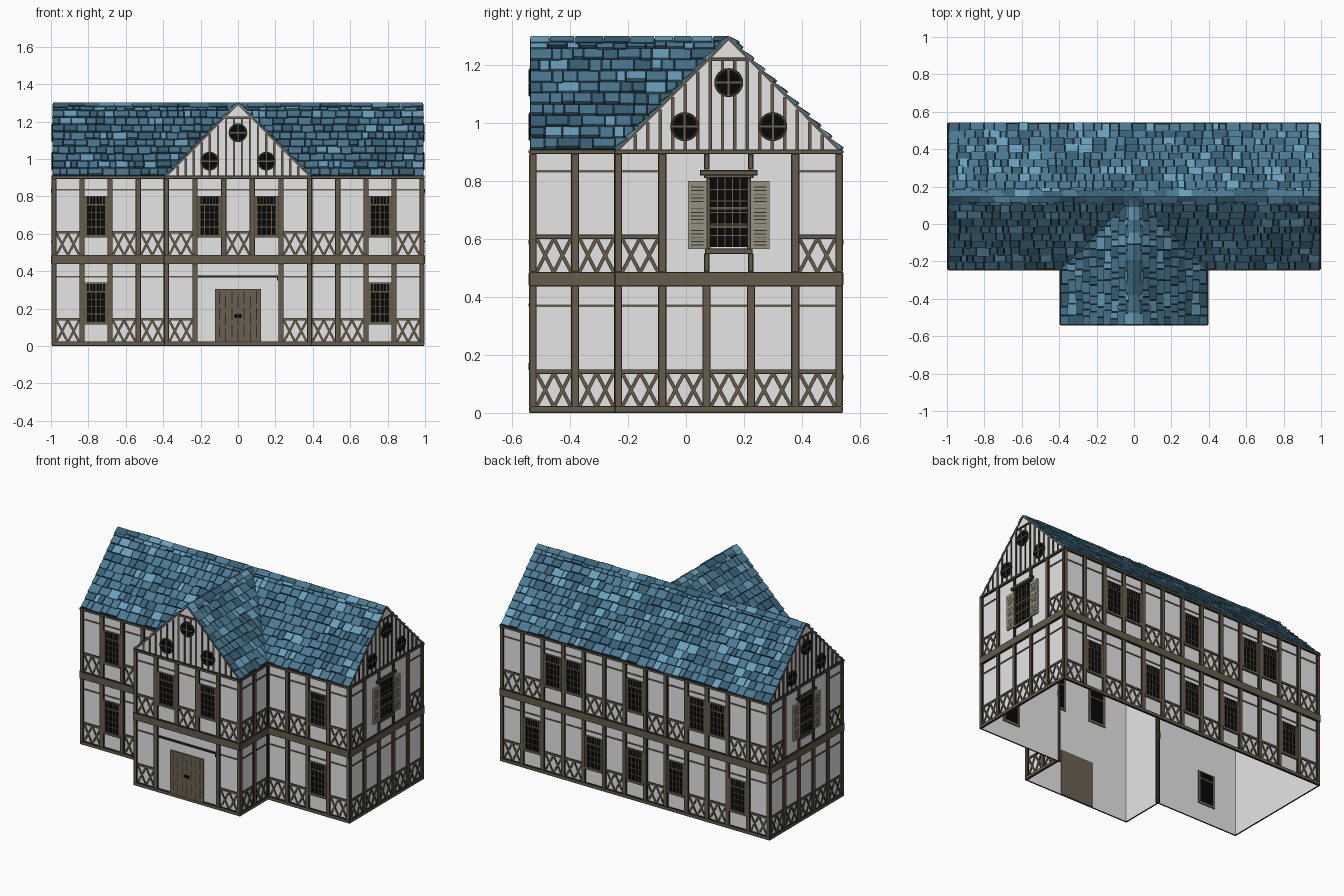
import bpy, bmesh, math, random
from mathutils import Matrix, Vector

if "Cube" in bpy.data.objects:
    bpy.data.objects.remove(bpy.data.objects["Cube"])

random.seed(4)

def material(name, rgb):
    m = bpy.data.materials.new(name)
    m.diffuse_color = (*rgb, 1)
    m.use_nodes = True
    m.node_tree.nodes["Principled BSDF"].inputs["Base Color"].default_value = m.diffuse_color
    return m

PLASTER = material("plaster", (0.79, 0.79, 0.79))
TIMBER = material("timber", (0.13, 0.107, 0.073))
DARK = material("dark timber", (0.03, 0.025, 0.017))
GLASS = material("black glass", (0.002, 0.002, 0.002))
DOOR = material("door wood", (0.145, 0.118, 0.085))
SHUTTER = material("shutter paint", (0.31, 0.29, 0.215))
MID = material("slate blue", (0.07, 0.19, 0.285))
LIGHT = material("light blue", (0.14, 0.35, 0.50))
DEEP = material("deep blue", (0.04, 0.12, 0.18))
UNDER = material("roof underlay", (0.010, 0.022, 0.030))

parts = {}

def mesh_of(name, mat):
    if name not in parts:
        parts[name] = (bmesh.new(), mat)
    return parts[name][0]

def frame(origin, u, v):
    """Matrix taking (along, up, outward) to world."""
    u, v = Vector(u).normalized(), Vector(v).normalized()
    m = Matrix((u, v, u.cross(v))).transposed().to_4x4()
    m.translation = origin
    return m

def prism(name, mat, F, pts, d0, d1):
    """Extrude a 2D outline from depth d0 to d1 (d1 may vary per point)."""
    bm = mesh_of(name, mat)
    n = len(pts)
    d1 = d1 if isinstance(d1, list) else [d1] * n
    lo = [bm.verts.new(F @ Vector((*p, d0))) for p in pts]
    hi = [bm.verts.new(F @ Vector((*p, d))) for p, d in zip(pts, d1)]
    bm.faces.new(lo[::-1])
    bm.faces.new(hi)
    for i in range(n):
        j = (i + 1) % n
        bm.faces.new((lo[i], lo[j], hi[j], hi[i]))

GAP = 0.0012  # keeps applied timber just proud of the plaster

def rect(name, mat, F, u0, u1, z0, z1, d0, d1):
    prism(name, mat, F, [(u0, z0), (u1, z0), (u1, z1), (u0, z1)], d0 or GAP, d1)

def strip(name, mat, F, a, b, w, d):
    a, b = Vector(a), Vector(b)
    t = (b - a).normalized()
    s = Vector((-t.y, t.x)) * w / 2
    prism(name, mat, F, [a - s, b - s, b + s, a + s], GAP, d)

def sheet(name, mat, F, pts):
    bm = mesh_of(name, mat)
    bm.faces.new([bm.verts.new(F @ Vector((*p, 0))) for p in pts])

def beam(F, u0, u1, z0, z1, d=0.010, e=0.004):
    """Timber with a dark outline."""
    rect("timber_edges", DARK, F, u0, u1, z0, z1, 0, d)
    rect("timber_frame", TIMBER, F, u0 + e, u1 - e, z0 + e, z1 - e, 0, d + 0.002)

def panes(F, u0, u1, z0, z1, cols, rows, w=.0036):
    rect("window_glass", GLASS, F, u0, u1, z0, z1, -0.004, 0.004)
    for i in range(1, cols):
        u = u0 + (u1 - u0) * i / cols
        rect("window_bars", TIMBER, F, u - w / 2, u + w / 2, z0, z1, .002, .0055)
    for i in range(1, rows):
        z = z0 + (z1 - z0) * i / rows
        rect("window_bars", TIMBER, F, u0, u1, z - w / 2, z + w / 2, .002, .006)

def window(F, c, zb):
    z0, z1 = zb + 0.10, zb + 0.316
    panes(F, c - .052, c + .052, z0 + .012, z1 - .050, 4, 4)
    panes(F, c - .052, c + .052, z1 - .042, z1, 6, 1)
    for s in (-1, 1):
        u = c + s * 0.056
        rect("window_frames", TIMBER, F, u - .008, u + .008, z0, z1, -.005, .011)
    rect("window_frames", TIMBER, F, c - .064, c + .064, z0 - .004, z0 + .012, -.005, .013)
    rect("window_frames", TIMBER, F, c - .055, c + .055, z1 - .050, z1 - .042, -.005, .010)
    rect("window_frames", DARK, F, c - .064, c + .064, z1 - .004, z1 + .002, -.005, .011)

def shuttered_window(F, c):
    panes(F, c - .065, c + .065, .572, .81, 5, 6)
    for z in (.642, .706):
        rect("window_bars", TIMBER, F, c - .065, c + .065, z - .004, z + .004, .002, .0075)
    for s in (-1, 1):
        beam(F, c + s * .070 - .007, c + s * .070 + .007, .565, .81, .010)
        a, b = sorted((c + s * .077, c + s * .140))
        rect("shutters", SHUTTER, F, a, b, .565, .80, 0, .012)
        for k in range(18):
            if k % 6 != 5:
                z = .578 + k * .0125
                rect("shutter_slats", DARK, F, a + .010, b - .010, z, z + .003, 0, .013)
        for z0, z1 in ((.487, .55), (.84, .893)):
            beam(F, c + s * .076 - .009, c + s * .076 + .009, z0, z1)
    beam(F, c - .085, c + .085, .811, .822, .012)
    beam(F, c - .10, c + .10, .820, .838, .014)
    beam(F, c - .082, c + .082, .548, .568, .013)

def door(F, c):
    rect("front_door", DOOR, F, c - .122, c + .122, 0, .305, -.004, .010)
    for k in range(-3, 4):
        u = c + k * .033
        for j in range(3):
            z = .02 + .025 * (k % 2) + j * .09
            rect("door_seams", DARK, F, u - .0025, u + .0025, z, z + .07, 0, .011)
    for s in (-1, 1):
        ring = [(c + s * .011 + .010 * math.cos(a * math.pi / 5),
                 .16 + .012 * math.sin(a * math.pi / 5)) for a in range(10)]
        prism("door_handles", GLASS, F, ring, .008, .013)
    rect("door_lintel", DARK, F, c - .215, c + .215, .367, .377, 0, .013)
    rect("door_lintel", DARK, F, c + .208, c + .215, .35, .37, 0, .012)

def lattice(F, u0, u1, z0, z1):
    rect("lattice", TIMBER, F, u0, u1, z1, z1 + .010, 0, .007)
    rect("lattice_edges", DARK, F, u0, u1, z1 - .003, z1 + .012, 0, .006)
    m = (u0 + u1) / 2
    for a, b in ((u0, m), (m, u1)):
        for p, q in (((a, z0), (b, z1)), ((a, z1), (b, z0))):
            strip("lattice_edges", DARK, F, p, q, .0125, .004)
            strip("lattice", TIMBER, F, p, q, .008, .0055)

WALL_TOP, RISE, RUN = 0.907, 0.385, 0.384

def gable(F, c, hw):
    sheet("plaster_gables", PLASTER, F, [(c - hw, WALL_TOP), (c + hw, WALL_TOP), (c, WALL_TOP + RISE)])
    top = lambda u: WALL_TOP + (hw - abs(u)) * RISE / hw
    for k in range(9):
        for s in (-1, 1):
            u = s * (k + .5) * .043
            if top(u) > WALL_TOP + .02:
                h = min(1.22, top(abs(u) + .006))
                rect("batten_edges", DARK, F, c + u - .006, c + u + .006, WALL_TOP, h, 0, .005)
                rect("gable_battens", TIMBER, F, c + u - .004, c + u + .004, WALL_TOP, h, 0, .0065)
    beam(F, c - .062, c + .062, 1.214, 1.226, .007, .002)
    for s in (-1, 1):
        strip("gable_edges", TIMBER, F, (c + s * hw, WALL_TOP), (c, WALL_TOP + RISE), .008, .007)
    # round windows
    for u, z in ((0, 1.14), (-.152, .988), (.152, .988)):
        for r, d, name, mat in ((.050, .010, "round_frames", DARK), (.042, .0115, "round_glass", GLASS)):
            prism(name, mat, F, [(c + u + r * math.cos(a * math.pi / 12), z + r * math.sin(a * math.pi / 12))
                                 for a in range(24)], -.004, d)
        rect("round_bars", TIMBER, F, c + u - .0035, c + u + .0035, z - .046, z + .046, .010, .013)
        rect("round_bars", TIMBER, F, c + u - .046, c + u + .046, z - .0035, z + .0035, .010, .0135)

def wall(p0, p1, bays, low=(), high=(), low_plain=(), high_plain=()):
    p0, p1 = Vector((*p0, 0)), Vector((*p1, 0))
    F, L = frame(p0, p1 - p0, (0, 0, 1)), (p1 - p0).length
    sheet("plaster_walls", PLASTER, F, [(0, 0), (L, 0), (L, WALL_TOP), (0, WALL_TOP)])
    w = L / bays
    for zb, zt, wins, plain in ((.02, .44, low, low_plain), (.485, .895, high, high_plain)):
        for i in range(bays + 1):
            if not (i in plain and i - 1 in plain):
                u0 = max(i * w - .014, -.010)
                beam(F, u0, min(i * w + .014, L + .010), zb, zt)
        for i in range(bays):
            a, b = i * w + .014, (i + 1) * w - .014
            if i in plain:
                continue
            rect("upper_rails", TIMBER, F, a, b, zb + .345, zb + .354, 0, .005)
            if i in wins:
                window(F, (a + b) / 2, zb)
            else:
                lattice(F, a, b, zb, zb + .118)
    for z0, z1, d in ((0, .024, .010), (.437, .487, .012), (.893, .91, .011)):
        beam(F, -.010, L + .010, z0, z1, d)
    return F, L

# walls, counter-clockwise from the front left corner
X, WX, YF, YB, YW = 0.985, 0.383, -0.235, 0.53, -0.53
wall((-X, YF), (-WX, YF), 4, low={1}, high={1})
wall((-WX, YF), (-WX, YW), 2)
F, L = wall((-WX, YW), (WX, YW), 5, high={1, 3}, low_plain={1, 2, 3})
door(F, L / 2)
gable(F, L / 2, L / 2)
wall((WX, YW), (WX, YF), 2)
wall((WX, YF), (X, YF), 4, low={2}, high={2})
wall((X, YB), (-X, YB), 13, low={1, 4, 6, 8, 11}, high={2, 3, 6, 9, 10})
for a, b in (((X, YF), (X, YB)), ((-X, YB), (-X, YF))):
    F, L = wall(a, b, 5, high_plain={1, 2, 3})
    shuttered_window(F, L / 2)
    gable(F, L / 2, L / 2)

# roof slopes: staggered shingles over a dark underlay
ROWS = 10
SLOPE = math.hypot(RISE, RUN)
BLUES = [("roof_tiles", MID)] * 6 + [("light_roof_tiles", LIGHT)] * 2 + [("deep_roof_tiles", DEEP)] * 3

def tile_row(F, u0, u1, s0, s1, wmin, wmax, lift, hidden):
    u = u0
    while u < u1 - .002:
        e = min(u + random.uniform(wmin, wmax), u1)
        if u1 - e < .02:
            e = u1
        if not hidden(u, e):
            name, mat = random.choice(BLUES)
            s = s0 + random.uniform(0, .012)
            h = lift + random.uniform(-.002, .004)
            prism(name, mat, F, [(u + .002, s), (e - .002, s), (e - .002, s1), (u + .002, s1)],
                  .001, [h, h, lift * .4, lift * .4])
        u = e

def slope(origin, along, up, u0, end, hidden=lambda f, a, b: False):
    """end(f) gives where a row stops at height fraction f."""
    F = frame(origin, along, up)
    sheet("roof_underlay", UNDER, F, [(u0, 0), (end(0), 0), (end(1), SLOPE), (u0, SLOPE)])
    for r in range(ROWS):
        f = (r + 1) / ROWS
        tile_row(F, u0, end(f), SLOPE * r / ROWS - .004, min(SLOPE, SLOPE * f + .001), .03, .08, .012,
                 lambda a, b: hidden(f, a, b))
    # ridge caps
    tile_row(F, u0, end(1), SLOPE * .93, SLOPE + .006, .06, .11, .016, lambda a, b: False)

YC, XR = (YF + YB) / 2, 0.992
slope((0, YC - RUN, WALL_TOP), (1, 0, 0), (0, RUN, RISE), -XR, lambda f: XR,
      lambda f, a, b: max(abs(a), abs(b)) < RUN * (1 - f))
slope((0, YC + RUN, WALL_TOP), (-1, 0, 0), (0, -RUN, RISE), -XR, lambda f: XR)
# wing: build the right slope, then mirror its geometry to the left
before = {n: len(b.faces) for n, (b, m) in parts.items()}
slope((RUN, 0, WALL_TOP), (0, 1, 0), (-RUN, 0, RISE), YW - .008, lambda f: YC - RUN + RUN * f)
for n, (bm, m) in parts.items():
    bm.faces.ensure_lookup_table()
    new = bm.faces[before.get(n, 0):]
    if new:
        verts = list({v for f in new for v in f.verts})
        dup = bmesh.ops.duplicate(bm, geom=verts + list({e for f in new for e in f.edges}) + list(new))
        for v in dup["geom"]:
            if isinstance(v, bmesh.types.BMVert):
                v.co.x = -v.co.x

# turn every collected part into an object
for name, (bm, mat) in parts.items():
    if "plaster" not in name and name != "roof_underlay":
        bmesh.ops.recalc_face_normals(bm, faces=bm.faces[:])
    me = bpy.data.meshes.new(name)
    bm.to_mesh(me)
    bm.free()
    me.materials.append(mat)
    bpy.context.collection.objects.link(bpy.data.objects.new(name, me))
